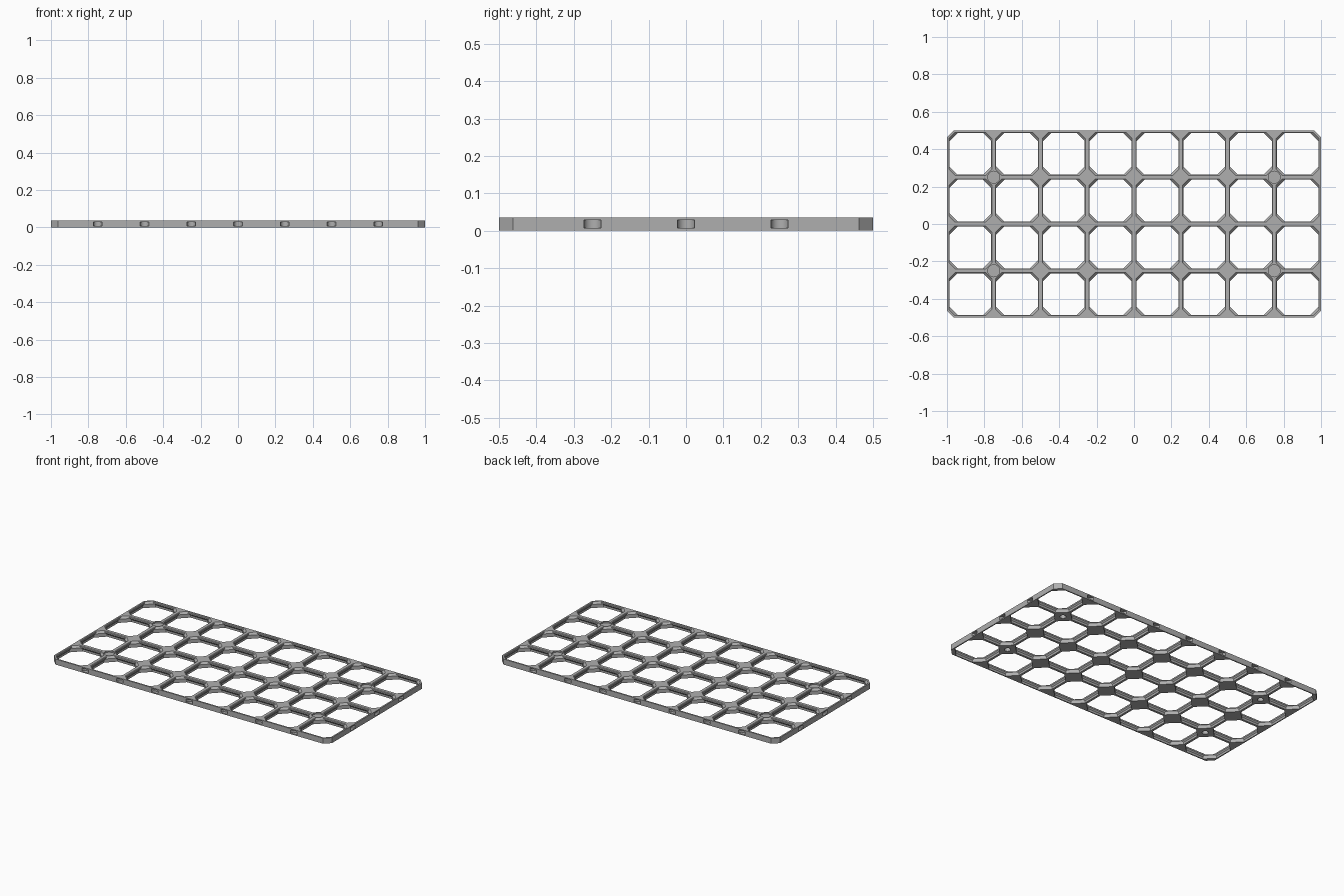
import bpy, bmesh, math
from mathutils import Matrix, Vector

cube = bpy.data.objects.get("Cube")
if cube:
    bpy.data.objects.remove(cube, do_unlink=True)

COLS, ROWS = 8, 4
CELL = 0.25
U = CELL / 28            # fine unit: 28 per cell
HEIGHT = 4 * U
HX, HY = COLS * CELL / 2, ROWS * CELL / 2
CORNER = 4.2 * U         # cut-off on the outer corners

grey = bpy.data.materials.new("light grey plastic")
grey.use_nodes = True
colour = (0.43, 0.43, 0.43, 1)
grey.diffuse_color = colour
grey.node_tree.nodes["Principled BSDF"].inputs["Base Color"].default_value = colour


def loft(bm, rings):
    """Closed solid through rings of points, bottom to top."""
    loops = [[bm.verts.new(p) for p in ring] for ring in rings]
    n = len(loops[0])
    for a, b in zip(loops, loops[1:]):
        for i in range(n):
            j = (i + 1) % n
            bm.faces.new((a[i], a[j], b[j], b[i]))
    bm.faces.new(loops[0][::-1])
    bm.faces.new(loops[-1])


def octagon(cx, cy, ax, ay, bx, by, z):
    """Octagon with sides at ax, ay and corner points at bx, by."""
    quarter = [(ax, -by), (ax, by), (bx, ay), (-bx, ay)]
    points = quarter + [(-x, -y) for x, y in quarter]
    return [Vector((cx + x, cy + y, z)) for x, y in points]


def cylinder(bm, x, y, z0, z1, r):
    bmesh.ops.create_cone(bm, cap_ends=True, segments=32, radius1=r, radius2=r,
                          depth=z1 - z0,
                          matrix=Matrix.Translation((x, y, (z0 + z1) / 2)))


def make_object(name, bm):
    mesh = bpy.data.meshes.new(name)
    bmesh.ops.recalc_face_normals(bm, faces=bm.faces)
    bm.to_mesh(mesh)
    bm.free()
    mesh.materials.append(grey)
    obj = bpy.data.objects.new(name, mesh)
    bpy.context.collection.objects.link(obj)
    return obj


# Solid slab with clipped corners
bm = bmesh.new()
loft(bm, [octagon(0, 0, HX, HY, HX - CORNER, HY - CORNER, z) for z in (0, HEIGHT)])
board = make_object("grid_board", bm)

# Openings: height, wall half-thickness, distance of the corner facet
PROFILE = [(-1, 0.8, 5.57), (1.6, 0.8, 5.57), (2.6, 1.5, 5.57),
           (3.6, 1.5, 4.57), (4, 1.1, 4.17), (5, 1.1, 4.17)]
bm = bmesh.new()
for i in range(COLS):
    for j in range(ROWS):
        cx, cy = (i + 0.5) * CELL - HX, (j + 0.5) * CELL - HY
        rings = []
        for z, wall, facet in PROFILE:
            a = (14 - wall) * U
            b = (14 + wall - facet * math.sqrt(2)) * U
            rings.append(octagon(cx, cy, a, a, b, b, z * U))
        loft(bm, rings)

# Connector slots around the rim
slots = [(i * CELL - HX, s * HY) for i in range(1, COLS) for s in (-1, 1)]
slots += [(s * HX, j * CELL - HY) for j in range(1, ROWS) for s in (-1, 1)]
for x, y in slots:
    cylinder(bm, x, y, 0.8 * U, 3.2 * U, 2.6 * U)

# Screw seats: head recess above, narrow hole below
for x in (-0.75, 0.75):
    for y in (-0.25, 0.25):
        cylinder(bm, x, y, 3 * U, 5 * U, 3.6 * U)
        cylinder(bm, x, y, -U, 2.6 * U, 2.05 * U)

cutter = make_object("opening_cutter", bm)
cutter.hide_render = True

cut = board.modifiers.new("openings", "BOOLEAN")
cut.operation, cut.solver, cut.object = "DIFFERENCE", "EXACT", cutter
bpy.ops.object.select_all(action="DESELECT")
board.select_set(True)
bpy.context.view_layer.objects.active = board
bpy.ops.object.modifier_apply(modifier=cut.name)
bpy.data.objects.remove(cutter, do_unlink=True)
bpy.ops.object.shade_smooth_by_angle(angle=math.radians(25))
